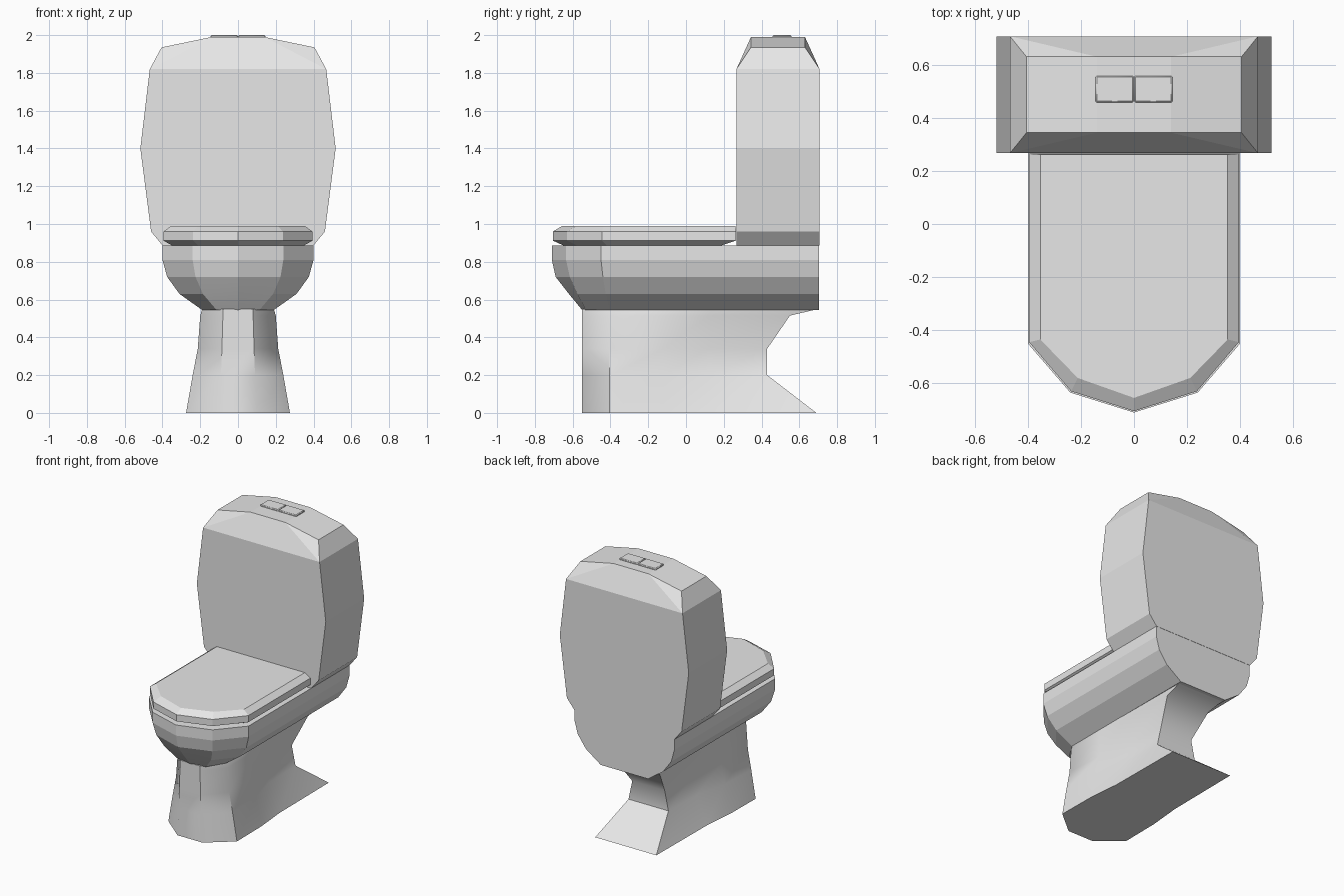
import bpy, bmesh
from math import radians

cube = bpy.data.objects.get("Cube")
if cube:
    bpy.data.objects.remove(cube, do_unlink=True)

mat = bpy.data.materials.new("light grey ceramic")
mat.use_nodes = True
colour = (0.8, 0.8, 0.8, 1)
mat.diffuse_color = colour
mat.node_tree.nodes["Principled BSDF"].inputs["Base Color"].default_value = colour


def finish(name, bm, angle):
    """Turn a bmesh into a shaded object."""
    bmesh.ops.recalc_face_normals(bm, faces=bm.faces)
    mesh = bpy.data.meshes.new(name)
    bm.to_mesh(mesh)
    bm.free()
    mesh.materials.append(mat)
    obj = bpy.data.objects.new(name, mesh)
    bpy.context.collection.objects.link(obj)
    bpy.ops.object.select_all(action='DESELECT')
    obj.select_set(True)
    bpy.context.view_layer.objects.active = obj
    bpy.ops.object.shade_smooth_by_angle(angle=radians(angle))
    return obj


def mirrored(half):
    """Close a front-to-back half outline across x = 0."""
    return half + [(-x, y, z) for x, y, z in reversed(half) if x > 0]


def loft(name, rings, angle):
    """Skin a stack of equal rings and cap both ends."""
    bm = bmesh.new()
    loops = [[bm.verts.new(p) for p in ring] for ring in rings]
    for low, high in zip(loops, loops[1:]):
        for i in range(len(low)):
            j = (i + 1) % len(low)
            bm.faces.new((low[i], low[j], high[j], high[i]))
    bm.faces.new(loops[0])
    bm.faces.new(loops[-1])
    return finish(name, bm, angle)


def pan_ring(z, width, tip, shoulder, corner, back):
    """Pointed-front outline shared by the bowl and the lid."""
    return mirrored([(0, tip, z), (width * 0.6, shoulder, z),
                     (width, corner, z), (width, back, z)])


# Bowl
loft("bowl", [
    pan_ring(0.545, 0.19, -0.55, -0.53, -0.405, 0.705),
    pan_ring(0.63, 0.31, -0.62, -0.575, -0.425, 0.705),
    pan_ring(0.72, 0.375, -0.69, -0.615, -0.44, 0.705),
    pan_ring(0.81, 0.40, -0.71, -0.635, -0.45, 0.705),
    pan_ring(0.887, 0.40, -0.71, -0.635, -0.45, 0.705)], 10)

# Lid with undercut rim and bevelled top
loft("lid", [
    pan_ring(0.887, 0.35, -0.65, -0.58, -0.42, 0.19),
    pan_ring(0.912, 0.395, -0.705, -0.63, -0.445, 0.265),
    pan_ring(0.96, 0.395, -0.705, -0.63, -0.445, 0.265),
    pan_ring(0.99, 0.353, -0.655, -0.58, -0.435, 0.262)], 10)

# Pedestal: flat nose, side corner, pinched flank, then the rear edge
levels = [  # height, nose, corner, flank, waist, rear half widths, rear y
    (0, 0.10, 0.275, 0.272, 0.25, 0.245, 0.69),
    (0.2, 0.09, 0.24, 0.225, 0.17, 0.16, 0.43),
    (0.34, 0.085, 0.213, 0.20, 0.145, 0.13, 0.43),
    (0.515, 0.08, 0.20, 0.20, 0.19, 0.175, 0.55),
    (0.55, 0.08, 0.19, 0.19, 0.19, 0.185, 0.70)]
loft("pedestal", [
    mirrored([(nose, -0.55, z), (corner, -0.405, z), (flank, -0.12, z),
              (waist, 0.12, z), (rear, back, z)])
    for z, nose, corner, flank, waist, rear, back in levels], 45)

# Cistern: upright outline extruded in depth, with sloped shoulders
front, rear, slope = 0.267, 0.707, 0.077
outline = [(0.40, 0.887), (0.46, 0.96), (0.517, 1.40), (0.467, 1.82)]
roof = [(0.405, 1.935), (0.14, 1.99)]
bm = bmesh.new()


def strip(points, y):
    right = [bm.verts.new((x, y, z)) for x, z in points]
    left = [bm.verts.new((-x, y, z)) for x, z in reversed(points)]
    return right + left


wall_f, wall_b = strip(outline, front), strip(outline, rear)
roof_f, roof_b = strip(roof, front + slope), strip(roof, rear - slope)
for a, b in ((wall_f, wall_b), (roof_f, roof_b)):
    for i in range(len(a) - 1):
        if a is wall_f and i == len(outline) - 1:
            continue  # open under the roof
        bm.faces.new((a[i], a[i + 1], b[i + 1], b[i]))
last = len(outline) - 1
for wall, top in ((wall_f, roof_f), (wall_b, roof_b)):
    bm.faces.new(wall)
    bm.faces.new((wall[last], top[0], top[1]))
    bm.faces.new((wall[last], top[1], top[2], wall[last + 1]))
    bm.faces.new((wall[last + 1], top[2], top[3]))
for i, j in ((last, 0), (last + 1, -1)):
    bm.faces.new((wall_f[i], wall_b[i], roof_b[j], roof_f[j]))
bm.faces.new((wall_f[0], wall_f[-1], wall_b[-1], wall_b[0]))
finish("cistern", bm, 10)

# Pair of flush buttons
for side, x in (("left", 0.073), ("right", -0.073)):
    bm = bmesh.new()
    bmesh.ops.create_cube(bm, size=1)
    bmesh.ops.scale(bm, vec=(0.144, 0.10, 0.02), verts=bm.verts)
    bmesh.ops.translate(bm, vec=(x, 0.508, 1.99), verts=bm.verts)
    button = finish(side + "_flush_button", bm, 10)
    bevel = button.modifiers.new("soft edge", 'BEVEL')
    bevel.width, bevel.segments = 0.005, 1
